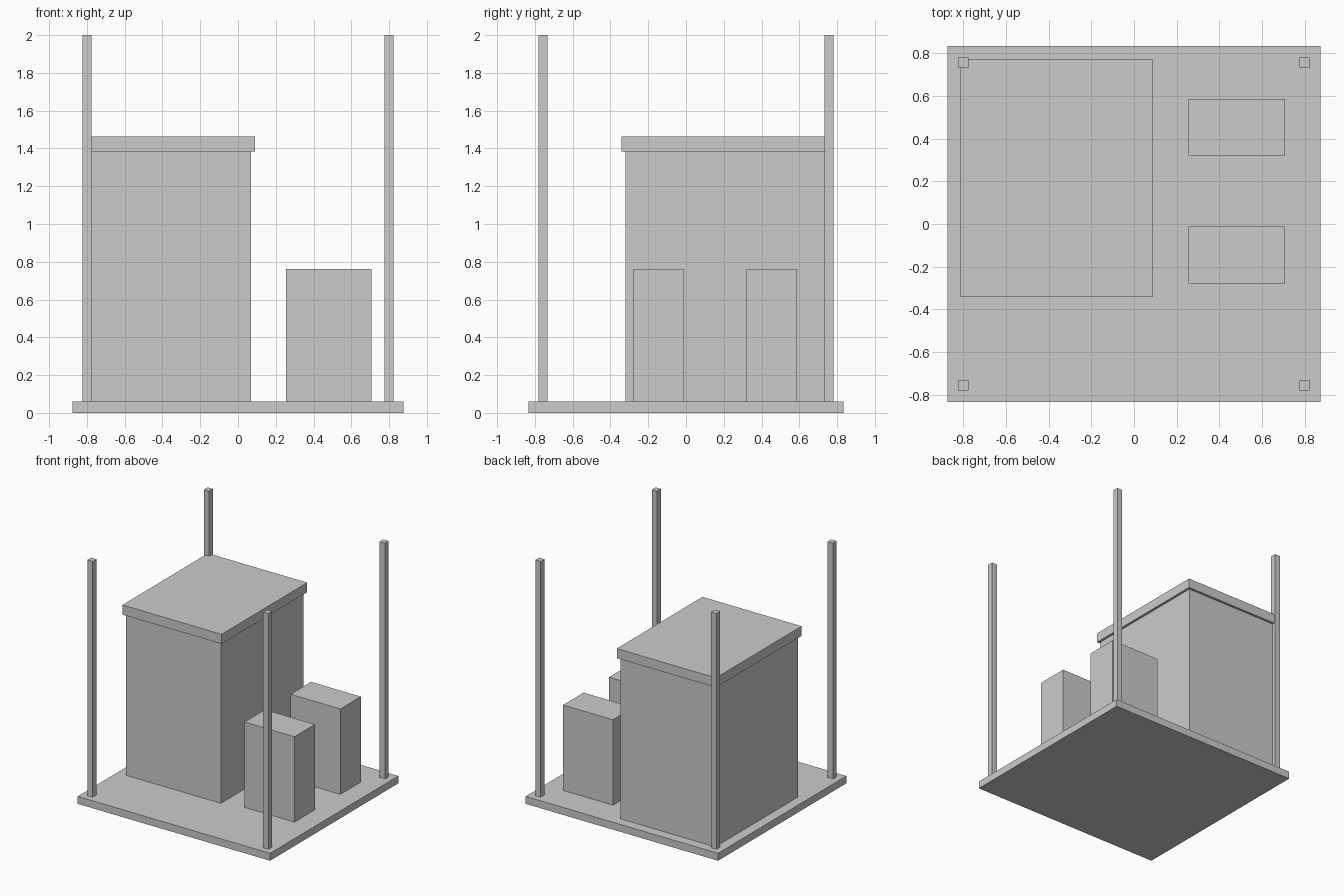
import bpy

if "Cube" in bpy.data.objects:
    bpy.data.objects.remove(bpy.data.objects["Cube"])


def box(name, x, y, z):
    """Box spanning the given (min, max) ranges."""
    spans = (x, y, z)
    bpy.ops.mesh.primitive_cube_add(size=1, location=[(a + b) / 2 for a, b in spans])
    ob = bpy.context.object
    ob.name = name
    ob.scale = [b - a for a, b in spans]
    bpy.ops.object.transform_apply(location=False, rotation=False, scale=True)
    return ob


FLOOR = 0.061

# Base slab
box("base_slab", (-0.875, 0.875), (-0.833, 0.833), (0, FLOOR))

# Corner posts
for x_name, x in (("left", -0.8), ("right", 0.8)):
    for y_name, y in (("front", -0.757), ("back", 0.757)):
        box(f"{y_name}_{x_name}_post", (x - 0.024, x + 0.024),
            (y - 0.024, y + 0.024), (FLOOR, 2.0))

# Large cabinet with overhanging lid
box("cabinet_body", (-0.793, 0.069), (-0.321, 0.752), (FLOOR, 1.385))
box("cabinet_lid", (-0.813, 0.089), (-0.341, 0.772), (1.385, 1.464))

# Two small cabinets
for name, y in (("front", -0.145), ("back", 0.453)):
    box(f"{name}_small_cabinet", (0.255, 0.708), (y - 0.133, y + 0.133), (FLOOR, 0.763))
